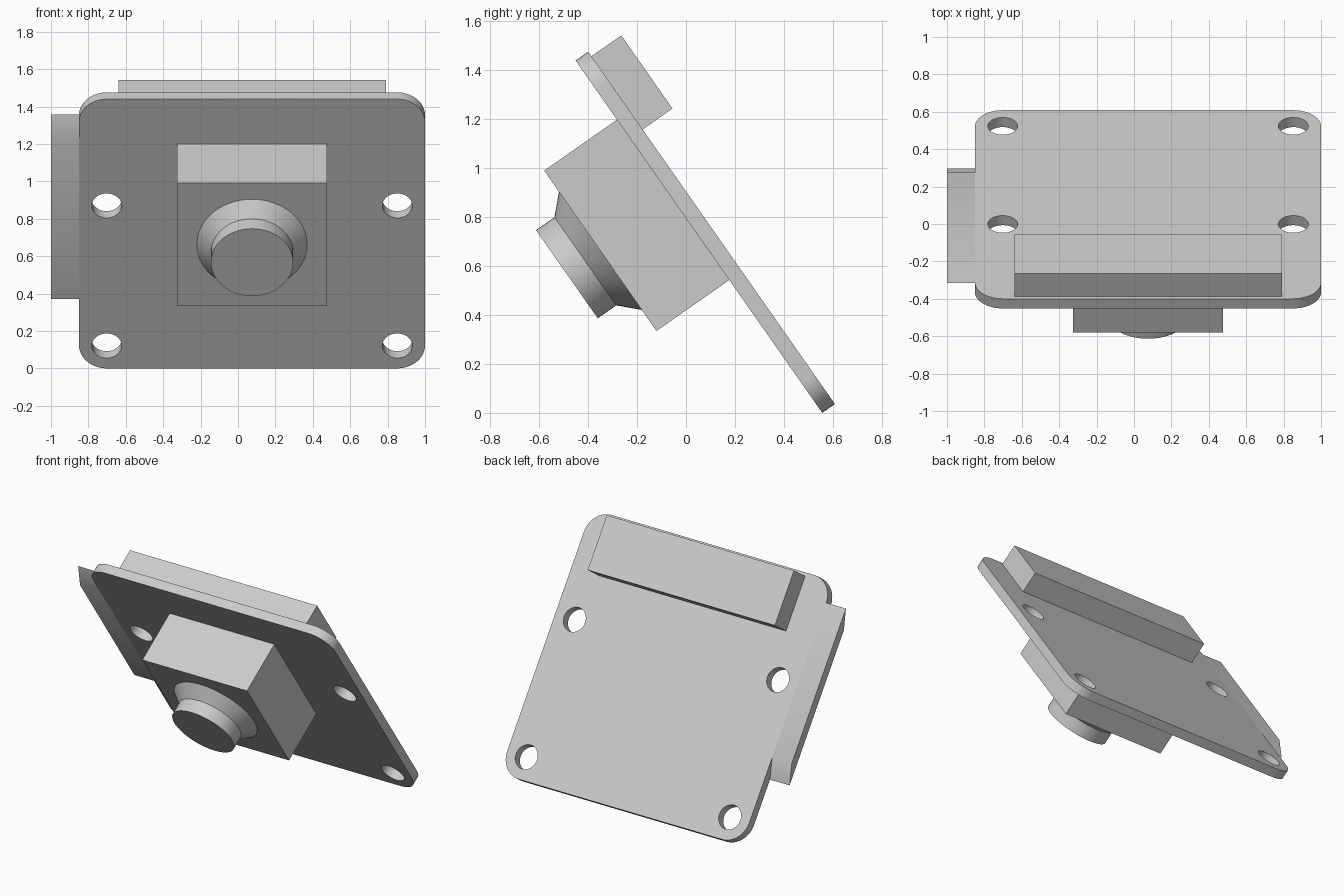
import bpy, bmesh, math
from mathutils import Matrix

if "Cube" in bpy.data.objects:
    bpy.data.objects.remove(bpy.data.objects["Cube"])

# Board frame: x across, y up along the board, z out of its front face
TILT = Matrix.Translation((0, 0.557, 0)) @ Matrix.Rotation(math.radians(125), 4, 'X')
CX, CU = 0.075, 1.063          # lens axis on the board
T = 0.063                      # board thickness

grey = bpy.data.materials.new("light_grey")
grey.diffuse_color = (0.6, 0.6, 0.6, 1)
grey.use_nodes = True
grey.node_tree.nodes["Principled BSDF"].inputs["Base Color"].default_value = grey.diffuse_color


def finish(ob):
    ob.matrix_world = TILT
    ob.data.materials.clear()
    ob.data.materials.append(grey)
    bpy.ops.object.select_all(action='DESELECT')
    ob.select_set(True)
    bpy.context.view_layer.objects.active = ob
    bpy.ops.object.shade_smooth_by_angle(angle=math.radians(30))


def mesh_object(name, bm):
    bmesh.ops.recalc_face_normals(bm, faces=bm.faces[:])
    me = bpy.data.meshes.new(name)
    bm.to_mesh(me)
    bm.free()
    ob = bpy.data.objects.new(name, me)
    bpy.context.collection.objects.link(ob)
    finish(ob)


def prism(name, x0, x1, profile):
    """Extrude a (y, z) board-frame profile across x."""
    bm = bmesh.new()
    face = bm.faces.new([bm.verts.new((x0, y, z)) for y, z in profile])
    ext = bmesh.ops.extrude_face_region(bm, geom=[face])
    verts = [v for v in ext["geom"] if isinstance(v, bmesh.types.BMVert)]
    bmesh.ops.translate(bm, verts=verts, vec=(x1 - x0, 0, 0))
    mesh_object(name, bm)


def box(name, x0, x1, y0, y1, z0, z1):
    prism(name, x0, x1, [(y0, z0), (y1, z0), (y1, z1), (y0, z1)])


def frustum(name, r0, r1, z0, z1):
    bm = bmesh.new()
    bmesh.ops.create_cone(bm, cap_ends=True, segments=64, radius1=r0, radius2=r1,
                          depth=z1 - z0,
                          matrix=Matrix.Translation((CX, CU, (z0 + z1) / 2)))
    mesh_object(name, bm)


def arc(cx, cy, r, a0, a1, n):
    return [(cx + r * math.cos(math.radians(a0 + (a1 - a0) * i / n)),
             cy + r * math.sin(math.radians(a0 + (a1 - a0) * i / n))) for i in range(n + 1)]


# Circuit board: rounded outline with four screw holes
x0, x1, y0, y1, r = -0.85, 1.0, 0.0, 1.758, 0.15
outline = (arc(x1 - r, y0 + r, r, -90, 0, 12) + arc(x1 - r, y1 - r, r, 0, 90, 12)
           + arc(x0 + r, y1 - r, r, 90, 180, 12) + arc(x0 + r, y0 + r, r, 180, 270, 12))
loops = [outline]
for hx in (x0 + 0.148, x1 - 0.148):
    for hy in (0.148, 1.062):
        loops.append(arc(hx, hy, 0.08, 0, 360, 40)[:-1])
cu = bpy.data.curves.new("board", 'CURVE')
cu.dimensions, cu.fill_mode, cu.extrude = '2D', 'BOTH', T / 2
for pts in loops:
    s = cu.splines.new('POLY')
    s.points.add(len(pts) - 1)
    for p, (x, y) in zip(s.points, pts):
        p.co = (x, y, 0, 1)
    s.use_cyclic_u = True
board = bpy.data.objects.new("board", cu)
bpy.context.collection.objects.link(board)
bpy.context.view_layer.objects.active = board
board.select_set(True)
bpy.ops.object.convert(target='MESH')
board = bpy.context.view_layer.objects.active
board.data.transform(Matrix.Translation((0, 0, -T / 2)))
finish(board)

# Side tab with slanted ends
prism("side_tab", -1.0, -0.85, [(0.452, 0), (1.485, 0), (1.612, -T), (0.582, -T)])

# Lens housing, tapered collar and barrel
box("lens_housing", CX - 0.4, CX + 0.4, CU - 0.4, CU + 0.4, 0, 0.363)
frustum("lens_collar", 0.295, 0.22, 0.363, 0.438)
frustum("lens_barrel", 0.22, 0.22, 0.438, 0.53)

# Cable connector on the back
box("connector", CX - 0.715, CX + 0.715, 1.37, 1.735, -0.212, -T)
